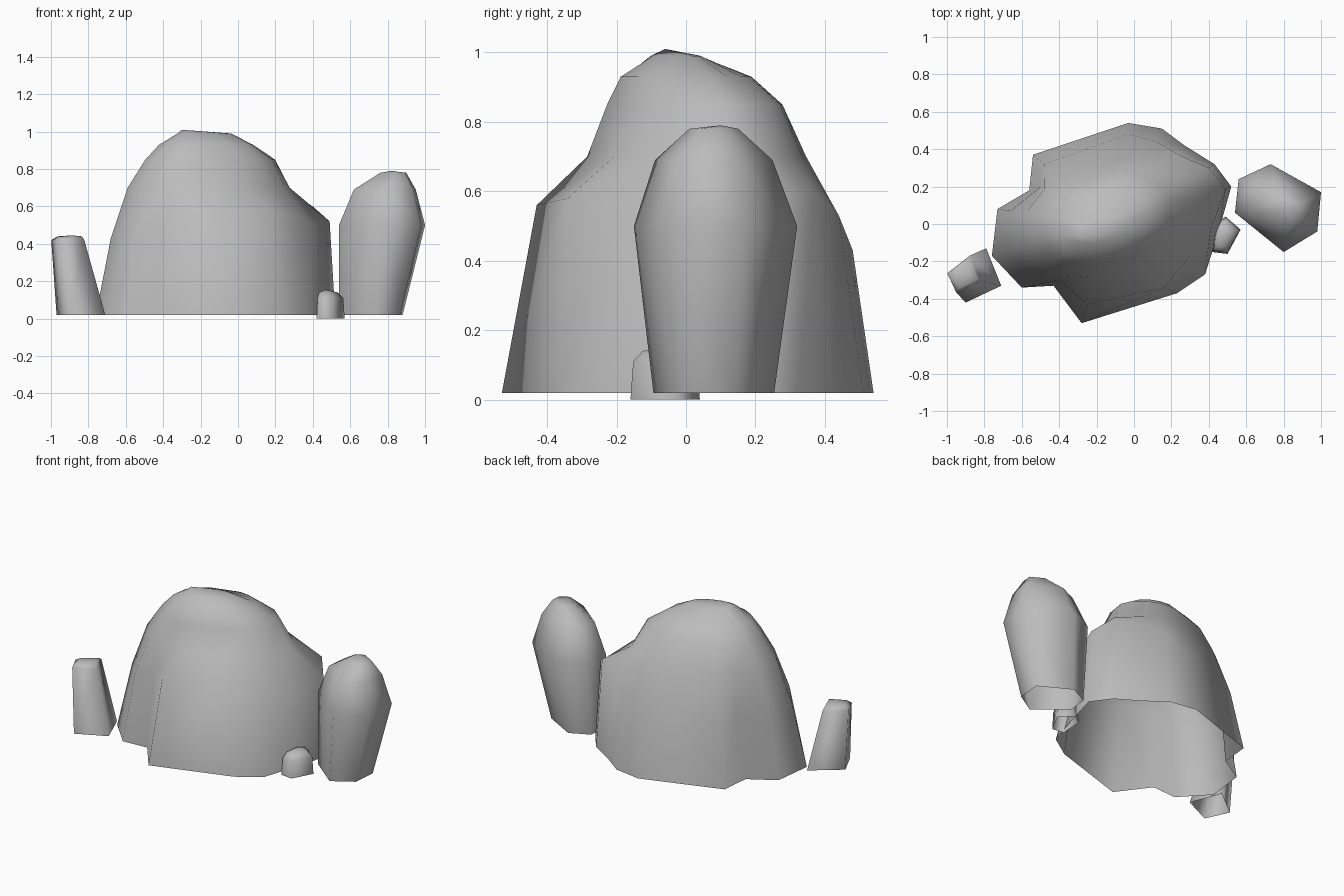
import bpy, math
from mathutils import Vector

cube = bpy.data.objects.get("Cube")
if cube:
    bpy.data.objects.remove(cube, do_unlink=True)

stone = bpy.data.materials.new("grey stone")
stone.use_nodes = True
grey = (0.5, 0.5, 0.5, 1)
stone.diffuse_color = grey
stone.node_tree.nodes["Principled BSDF"].inputs["Base Color"].default_value = grey


def loft(name, rings, peak):
    """Skin rings of equal length from the open bottom up to a peak point."""
    n = len(rings[0])
    verts = [p for ring in rings for p in ring] + [peak]
    faces = []
    for r in range(len(rings) - 1):
        for i in range(n):
            j = (i + 1) % n
            faces.append((r * n + i, r * n + j, (r + 1) * n + j, (r + 1) * n + i))
    last = (len(rings) - 1) * n
    faces += [(last + i, last + (i + 1) % n, last + n) for i in range(n)]
    mesh = bpy.data.meshes.new(name)
    mesh.from_pydata(verts, [], faces)
    mesh.materials.append(stone)
    mesh.polygons.foreach_set("use_smooth", [True] * len(faces))
    obj = bpy.data.objects.new(name, mesh)
    bpy.context.collection.objects.link(obj)
    return obj


def scaled(outline, middle, z, scale, centre):
    """Copy of an outline, scaled about its middle and moved to a new centre."""
    m, c = Vector(middle), Vector(centre)
    return [(*(c + (Vector(p) - m) * scale), z) for p in outline]


def oval(columns, z, cx, cy, a, b, tilt=0.3):
    """Tilted oval with one point in the direction of each column."""
    ring = []
    for x, y in columns:
        t = math.atan2(y - cy, x - cx)
        r = 1 / math.hypot(math.cos(t - tilt) / a, math.sin(t - tilt) / b)
        ring.append((cx + r * math.cos(t), cy + r * math.sin(t), z))
    return ring


# Main boulder: lobed foot, uneven shoulder, then a tilted oval dome
foot = [(.52, .2), (.43, .32), (.27, .42), (.15, .51), (-.03, .54),
        (-.54, .37), (-.56, .18), (-.73, .08), (-.76, -.17), (-.6, -.34),
        (-.43, -.33), (-.28, -.53), (.23, -.37), (.38, -.27), (.45, -.05)]
shoulder = [(.49, .19, .52), (.4, .3, .6), (.24, .37, .6), (.12, .44, .53),
            (-.03, .48, .43), (-.48, .32, .4), (-.5, .2, .42), (-.66, .07, .43),
            (-.68, -.13, .43), (-.55, -.29, .45), (-.4, -.3, .5),
            (-.25, -.43, .56), (.16, -.34, .58), (.3, -.17, .55), (.41, -.03, .5)]
columns = [p[:2] for p in shoulder]
loft("main_boulder", [
    [(x, y, .02) for x, y in foot],
    shoulder,
    oval(columns, .7, -.16, .03, .45, .3),
    oval(columns, .85, -.15, .025, .36, .24),
    oval(columns, .93, -.17, 0, .26, .18),
    oval(columns, .99, -.18, -.03, .15, .06),
], (-.3, -.06, 1.01))

# Tall standing stone on the left side
outline = [(.56, .24), (.73, .32), (1, .17), (.98, -.04), (.8, -.15), (.54, .06)]
middle = (.77, .085)
loft("tall_stone", [
    scaled(outline, middle, .02, .74, (.71, .08)),
    scaled(outline, middle, .5, 1, middle),
    scaled(outline, middle, .69, .72, (.785, .08)),
    scaled(outline, middle, .78, .3, (.83, .08)),
], (.82, .1, .79))

# Leaning post stone on the right side
outline = [(-.79, -.13), (-.97, -.27), (-.9, -.42), (-.71, -.33)]
middle = (-.84, -.28)
loft("post_stone", [
    scaled(outline, middle, .02, 1, middle),
    scaled(outline, middle, .42, .68, (-.91, -.27)),
    scaled(outline, middle, .44, .5, (-.9, -.27)),
], (-.89, -.27, .445))

# Pebble beside the boulder
outline = [(.57, -.03), (.49, .04), (.43, 0), (.42, -.15), (.5, -.16)]
middle = (.49, -.06)
loft("pebble", [
    scaled(outline, middle, 0, 1, middle),
    scaled(outline, middle, .11, .92, middle),
    scaled(outline, middle, .14, .65, (.48, -.06)),
], (.47, -.06, .155))
